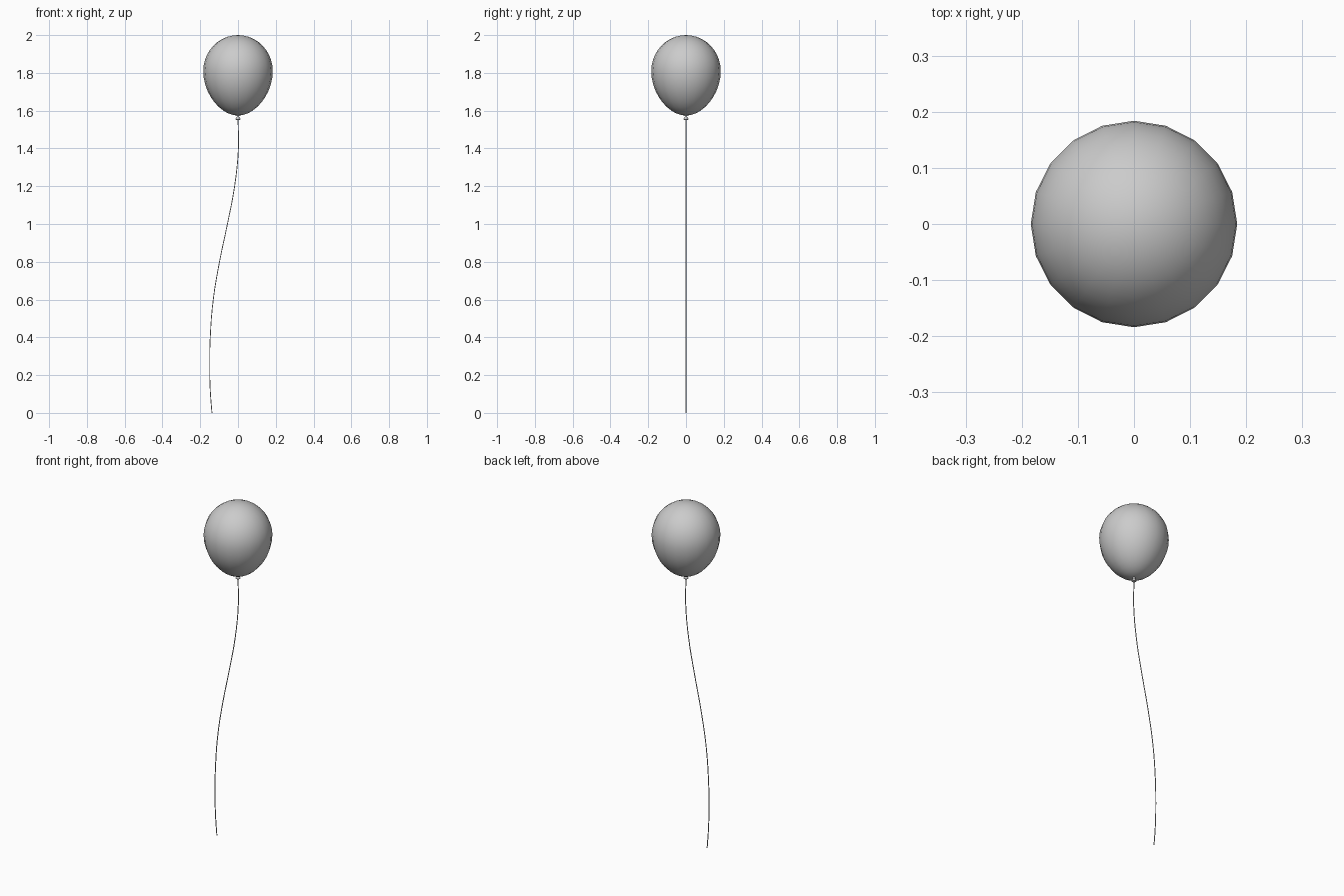
import bpy, math

if "Cube" in bpy.data.objects:
    bpy.data.objects.remove(bpy.data.objects["Cube"])

SIDES = 20


def lathe(name, profile, sides):
    """Revolve (radius, z) points about z; radius 0 makes a pole."""
    verts, rings, faces = [], [], []
    for r, z in profile:
        n = 1 if r == 0 else sides
        rings.append([len(verts) + i for i in range(n)])
        verts += [(r * math.cos(math.tau * i / sides), r * math.sin(math.tau * i / sides), z)
                  for i in range(n)]
    for a, b in zip(rings, rings[1:]):
        for i in range(sides):
            j = (i + 1) % sides
            quad = [a[i % len(a)], a[j % len(a)], b[j % len(b)], b[i % len(b)]]
            faces.append(list(dict.fromkeys(quad)))
    mesh = bpy.data.meshes.new(name)
    mesh.from_pydata(verts, [], faces)
    mesh.shade_smooth()
    obj = bpy.data.objects.new(name, mesh)
    bpy.context.collection.objects.link(obj)
    return obj


# Balloon body: rounded crown, slightly tapered lower half
MID, R, UP, DOWN = 1.81, 0.184, 0.19, 0.236
STEPS = 20
body = [(0, MID - DOWN)]
for k in range(1, STEPS):
    a = -math.pi / 2 + math.pi * k / STEPS
    s = math.sin(a)
    taper = 1 - 0.10 * s * s if s < 0 else 1
    body.append((R * math.cos(a) * taper, MID + s * (UP if s > 0 else DOWN)))
body.append((0, MID + UP))
lathe("balloon_body", body, SIDES)

# Tied neck with flared lip
lathe("balloon_knot", [(0, 1.556), (0.010, 1.551), (0.014, 1.554), (0.011, 1.560),
                       (0.006, 1.568), (0.008, 1.577), (0, 1.580)], SIDES)

# String hanging in a gentle S
path = [(0, 1.56), (0.002, 1.4), (-0.018, 1.2), (-0.056, 1.0), (-0.098, 0.8),
        (-0.131, 0.6), (-0.147, 0.4), (-0.150, 0.25), (-0.147, 0.12), (-0.138, 0.0)]
curve = bpy.data.curves.new("string", 'CURVE')
curve.dimensions = '3D'
curve.bevel_depth = 0.0025
curve.bevel_resolution = 1
curve.resolution_u = 4
curve.use_fill_caps = True
spline = curve.splines.new('BEZIER')
spline.bezier_points.add(len(path) - 1)
for p, (x, z) in zip(spline.bezier_points, path):
    p.co = (x, 0, z)
    p.handle_left_type = p.handle_right_type = 'AUTO'
bpy.context.collection.objects.link(bpy.data.objects.new("string", curve))
